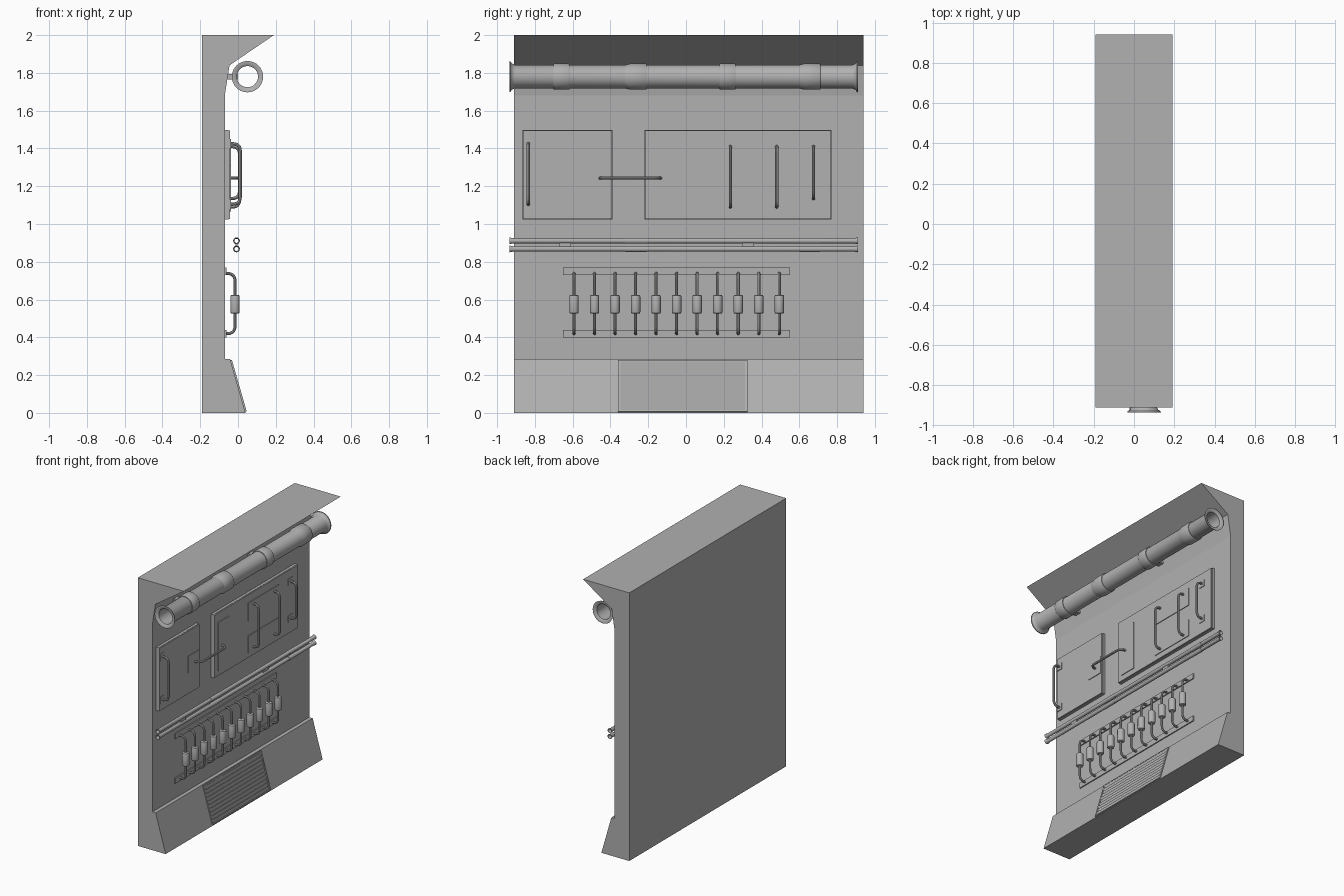
import bpy, bmesh, math
from mathutils import Vector

if "Cube" in bpy.data.objects:
    bpy.data.objects.remove(bpy.data.objects["Cube"])

grey = bpy.data.materials.new("dark_grey")
grey.diffuse_color = (.44, .44, .44, 1)
grey.use_nodes = True
grey.node_tree.nodes["Principled BSDF"].inputs["Base Color"].default_value = grey.diffuse_color


def finish(bm, name, smooth=False):
    bmesh.ops.recalc_face_normals(bm, faces=bm.faces)
    me = bpy.data.meshes.new(name)
    bm.to_mesh(me)
    bm.free()
    me.materials.append(grey)
    ob = bpy.data.objects.new(name, me)
    bpy.context.collection.objects.link(ob)
    if smooth:
        shade(ob)
    return ob


def shade(ob):
    bpy.ops.object.select_all(action='DESELECT')
    ob.select_set(True)
    bpy.context.view_layer.objects.active = ob
    bpy.ops.object.shade_smooth_by_angle(angle=math.radians(40))


def box(name, x, y, z, bevel=0.0):
    """Box from (min, max) ranges."""
    bm = bmesh.new()
    bmesh.ops.create_cube(bm, size=1)
    for v in bm.verts:
        v.co = [sum(r) / 2 + c * (r[1] - r[0]) for r, c in zip((x, y, z), v.co)]
    if bevel:
        bmesh.ops.bevel(bm, geom=bm.edges[:], offset=bevel, segments=1, affect='EDGES')
    return finish(bm, name)


def lathe(name, profile, center, axis='Y', sides=32):
    """Revolve a closed (along, radius) profile around an axis."""
    bm = bmesh.new()
    rings = []
    for i in range(sides):
        a = 2 * math.pi * i / sides
        ring = []
        for t, r in profile:
            u, w = r * math.cos(a), r * math.sin(a)
            p = Vector((u, t, w)) if axis == 'Y' else Vector((u, w, t))
            ring.append(bm.verts.new(p + Vector(center)))
        rings.append(ring)
    n = len(profile)
    for i in range(sides):
        a, b = rings[i], rings[(i + 1) % sides]
        for j in range(n):
            bm.faces.new((a[j], a[(j + 1) % n], b[(j + 1) % n], b[j]))
    return finish(bm, name, True)


def tube(name, pts, radius, fillet):
    """Round tube along a path with rounded corners."""
    pts = [Vector(p) for p in pts]
    path = [pts[0]]
    for a, b, c in zip(pts, pts[1:], pts[2:]):
        p, q = b + (a - b).normalized() * fillet, b + (c - b).normalized() * fillet
        for i in range(7):
            t = i / 6
            path.append(p * (1 - t) ** 2 + b * 2 * t * (1 - t) + q * t * t)
    path.append(pts[-1])
    cu = bpy.data.curves.new(name, 'CURVE')
    cu.dimensions = '3D'
    cu.bevel_depth, cu.bevel_resolution, cu.use_fill_caps = radius, 2, True
    cu.materials.append(grey)
    sp = cu.splines.new('POLY')
    sp.points.add(len(path) - 1)
    for s, p in zip(sp.points, path):
        s.co = (*p, 1)
    ob = bpy.data.objects.new(name, cu)
    bpy.context.collection.objects.link(ob)
    bpy.ops.object.select_all(action='DESELECT')
    ob.select_set(True)
    bpy.context.view_layer.objects.active = ob
    bpy.ops.object.convert(target='MESH')
    shade(bpy.context.view_layer.objects.active)


# Wall body: side profile extruded along y
bm = bmesh.new()
prof = [(-.19, 0), (.04, 0), (-.042, .285), (-.07, .285), (-.07, 1.68),
        (-.045, 1.84), (.19, 2), (-.19, 2)]
face = bm.faces.new([bm.verts.new((x, -.91, z)) for x, z in prof])
ext = bmesh.ops.extrude_face_region(bm, geom=[face])['geom']
bmesh.ops.translate(bm, verts=[g for g in ext if isinstance(g, bmesh.types.BMVert)], vec=(0, 1.85, 0))
finish(bm, "wall_body")

# Large overhead pipe with flared ends, sleeves and wall brackets
L, mid = .9225, -.0125
half = [(L, .083), (L - .006, .081), (L - .012, .07), (L - .03, .062)]
pipe = [(-t, r) for t, r in half] + half[::-1] + [(L, .07), (L - .01, .056), (.01 - L, .056), (-L, .07)]
lathe("main_pipe", pipe, (.05, mid, 1.78))
for y in (-.66, .22):
    lathe("pipe_collar", [(-.042, .058), (-.042, .067), (-.038, .069), (.038, .069),
                          (.042, .067), (.042, .058)], (.05, y, 1.78))
    box("pipe_bracket", (-.06, .0), (y - .025, y + .025), (1.765, 1.795))
for y in (-.265, .655):
    lathe("pipe_coupling", [(-.057, .058), (-.057, .062), (-.03, .069), (.052, .069),
                            (.057, .066), (.057, .058)], (.05, y, 1.78))

# Pair of thin pipes with clips
for z in (.868, .911):
    thin = [(-L, .018), (.02 - L, .014), (L - .02, .014), (L, .018), (L, .015),
            (L - .02, .011), (.02 - L, .011), (-L, .015)]
    lathe("thin_pipe", thin, (-.008, mid, z), sides=16)
    for y in (-.265, .655):
        lathe("thin_sleeve", [(-.055, .012), (-.055, .0155), (.055, .0155), (.055, .012)],
              (-.008, y, z), sides=16)
for y in (-.64, .33):
    box("thin_pipe_clip", (-.014, -.002), (y - .03, y + .03), (.88, .9))

# Panels: thin base plus raised cover
for name, y in (("left_panel", (-.865, -.39)), ("right_panel", (-.22, .77))):
    box(name + "_base", (-.08, -.05), y, (1.025, 1.497))
    box(name + "_cover", (-.07, -.042), (y[0] + .002, y[1] - .002), (1.027, 1.495))

# Mounting plates on the panels
plates = [(-.53, -.397, 1.185, 1.31), (-.178, -.048, 1.067, 1.427),
          (.175, .535, 1.305, 1.437), (.175, .535, 1.065, 1.192)]
for y0, y1, z0, z1 in plates:
    box("mounting_plate", (-.06, -.037), (y0, y1), (z0, z1))

# Grab handles and their pads
for y, z0, z1, x1, pads in ((-.835, 1.105, 1.425, .012, True), (.235, 1.09, 1.41, .008, False),
                            (.48, 1.09, 1.41, .008, False), (.675, 1.135, 1.41, .008, True)):
    tube("grab_handle", [(-.05, y, z0), (x1, y, z0), (x1, y, z1), (-.05, y, z1)], .0085, .04)
    if pads:
        for z in (z0, z1):
            box("handle_pad", (-.06, -.037), (y - .026, y + .022), (z - .025, z + .025))
tube("linking_bar", [(-.05, -.455, 1.243), (.006, -.455, 1.243), (.006, -.135, 1.243),
                     (-.05, -.135, 1.243)], .0085, .045)

# Row of looped cables with cylindrical bodies between two strips
for z in (.418, .75):
    box("cable_strip", (-.08, -.062), (-.65, .55), (z - .02, z + .02))
for i in range(11):
    y = -.593 + i * .1087
    tube("cable", [(-.075, y, .42), (-.016, y, .42), (-.016, y, .738), (-.075, y, .738)], .008, .04)
    lathe("cable_body", [(.525, .006), (.525, .018), (.528, .023), (.534, .025), (.616, .025),
                         (.622, .023), (.625, .018), (.625, .006)], (-.016, y, 0), 'Z', 16)

# Sloped vent with frame and slats, laid on the base slope
tilt = -math.atan2(.082, .285)


def on_slope(ob):
    ob.rotation_euler = (0, tilt, 0)
    ob.location = (.04, 0, 0)


H = .292
for z in ((.006, .014), (H - .01, H - .002)):
    on_slope(box("vent_frame_rail", (-.01, .008), (-.36, .325), z))
for y in ((-.36, -.348), (.313, .325)):
    on_slope(box("vent_frame_post", (-.01, .008), y, (.006, H - .002)))
for i in range(10):
    z = .014 + i * .0268
    slat = box("vent_slat", (-.003, .0075), (-.348, .313), (z, z + .0255))
    for v in slat.data.vertices:  # lean bottom edge inward
        if v.co.z < z + .01 and v.co.x > 0:
            v.co.x = .0005
    on_slope(slat)
